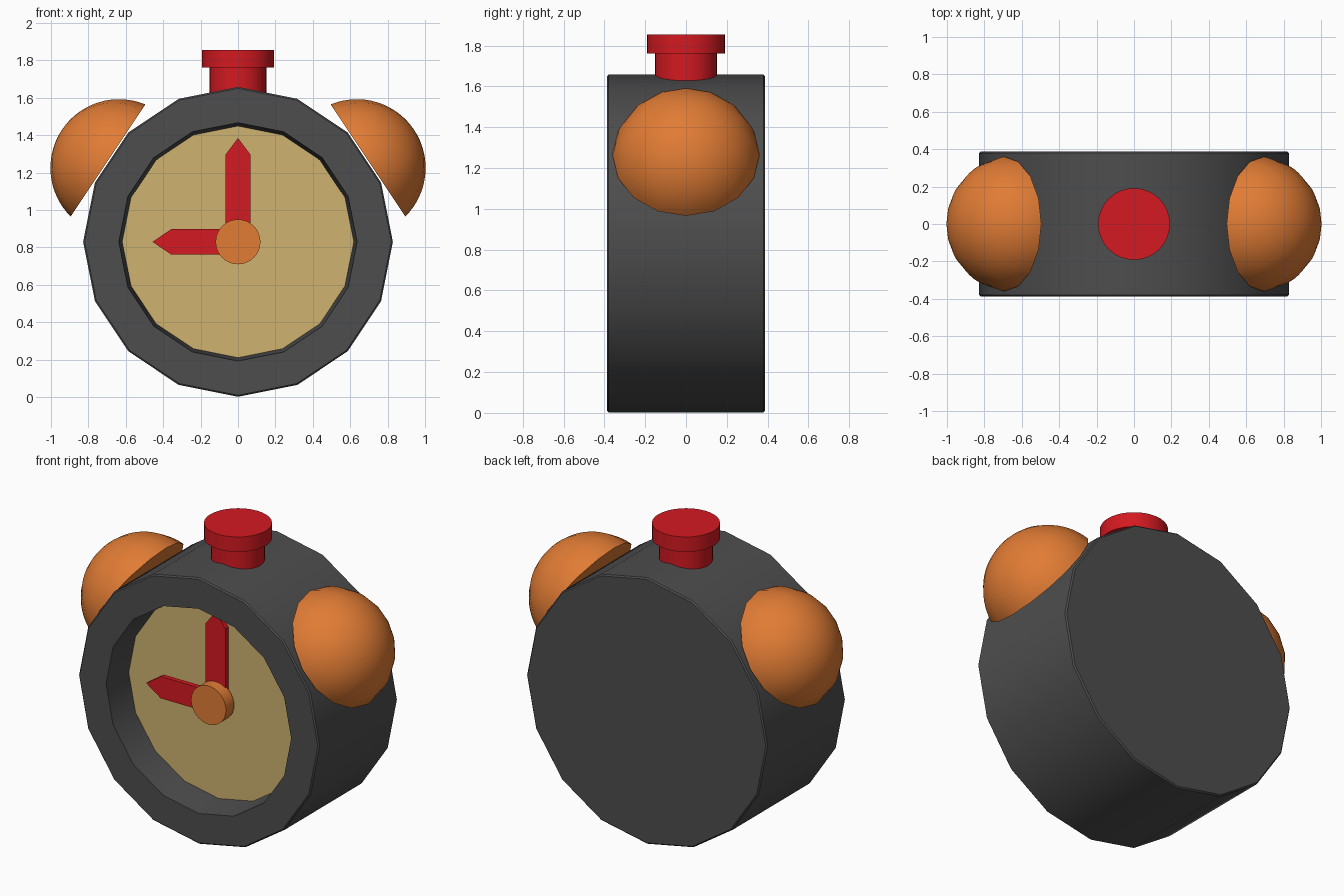
import bpy, bmesh
from math import sin, cos, pi, radians, asin
from mathutils import Matrix, Vector

if "Cube" in bpy.data.objects:
    bpy.data.objects.remove(bpy.data.objects["Cube"])


def material(name, rgb):
    m = bpy.data.materials.new(name)
    m.diffuse_color = (*rgb, 1)
    m.use_nodes = True
    m.node_tree.nodes["Principled BSDF"].inputs["Base Color"].default_value = m.diffuse_color
    return m


DARK = material("dark_grey", (0.075, 0.075, 0.075))
RED = material("red", (0.65, 0.01, 0.015))
ORANGE = material("orange", (0.75, 0.2, 0.035))
TAN = material("tan", (0.62, 0.45, 0.16))
CZ = 0.83  # height of the clock centre


def finish(name, bm, mat, matrix):
    bmesh.ops.remove_doubles(bm, verts=bm.verts, dist=1e-5)
    bmesh.ops.recalc_face_normals(bm, faces=bm.faces)
    bm.transform(matrix)
    me = bpy.data.meshes.new(name)
    bm.to_mesh(me)
    bm.free()
    me.materials.append(mat)
    ob = bpy.data.objects.new(name, me)
    bpy.context.collection.objects.link(ob)
    bpy.ops.object.select_all(action='DESELECT')
    ob.select_set(True)
    bpy.context.view_layer.objects.active = ob
    bpy.ops.object.shade_smooth_by_angle(angle=radians(30))
    return ob


def lathe(name, profile, sides, mat, matrix):
    """Turn (radius, height) points around local z; ends are capped."""
    bm = bmesh.new()
    rings = [[bm.verts.new((r * cos(2 * pi * i / sides), r * sin(2 * pi * i / sides), h))
              for i in range(sides)] for r, h in profile]
    for a, b in zip(rings, rings[1:]):
        for i in range(sides):
            j = (i + 1) % sides
            bm.faces.new((a[i], a[j], b[j], b[i]))
    for ring, point in ((rings[0], profile[0]), (rings[-1], profile[-1])):
        if point[0] > 0:
            bm.faces.new(ring)
    return finish(name, bm, mat, matrix)


# Local z points to the front (-y), origin at the clock centre
FRONT = Matrix.Translation((0, 0, CZ)) @ Matrix.Rotation(radians(90), 4, 'X')

# Case with recessed front, and the dial
lathe("case", [(0.82, -0.387), (0.828, -0.379), (0.828, 0.379), (0.82, 0.387),
               (0.637, 0.387), (0.619, 0.18)], 16, DARK, FRONT)
lathe("dial", [(0.619, 0.175), (0.619, 0.19)], 16, TAN, FRONT)


# Pointed hands
def hand(name, length, tip, front, angle):
    bm = bmesh.new()
    w = 0.068
    outline = [(-w, 0), (w, 0), (w, length - tip), (0, length), (-w, length - tip)]
    face = bm.faces.new([bm.verts.new((x, y, front - 0.03)) for x, y in outline])
    ext = bmesh.ops.extrude_face_region(bm, geom=[face], use_keep_orig=True)
    for v in ext["geom"]:
        if isinstance(v, bmesh.types.BMVert):
            v.co.z += 0.03
    finish(name, bm, RED, FRONT @ Matrix.Rotation(angle, 4, 'Z'))


hand("minute_hand", 0.555, 0.09, 0.22, 0)
hand("hour_hand", 0.457, 0.1, 0.25, pi / 2)
lathe("hand_hub", [(0.12, 0.21), (0.12, 0.29)], 32, ORANGE, FRONT)

# Top button
lathe("button", [(0.152, 1.6), (0.152, 1.762), (0.192, 1.762), (0.192, 1.855)],
      32, RED, Matrix())

# Two domed bells: spherical caps lying against the case
R, D = 0.367, 0.071
start = asin(D / R)
dome = []
for k in range(17):
    a = start + (pi / 2 - start) * k / 16
    dome.append((R * cos(a) if k < 16 else 0, R * sin(a) - D))
for side, label in ((-1, "left_bell"), (1, "right_bell")):
    turn = Vector((side * 0.832, 0, 0.555)).to_track_quat('Z', 'Y').to_matrix().to_4x4()
    lathe(label, dome, 16, ORANGE, Matrix.Translation((side * 0.695, 0, 1.265)) @ turn)
